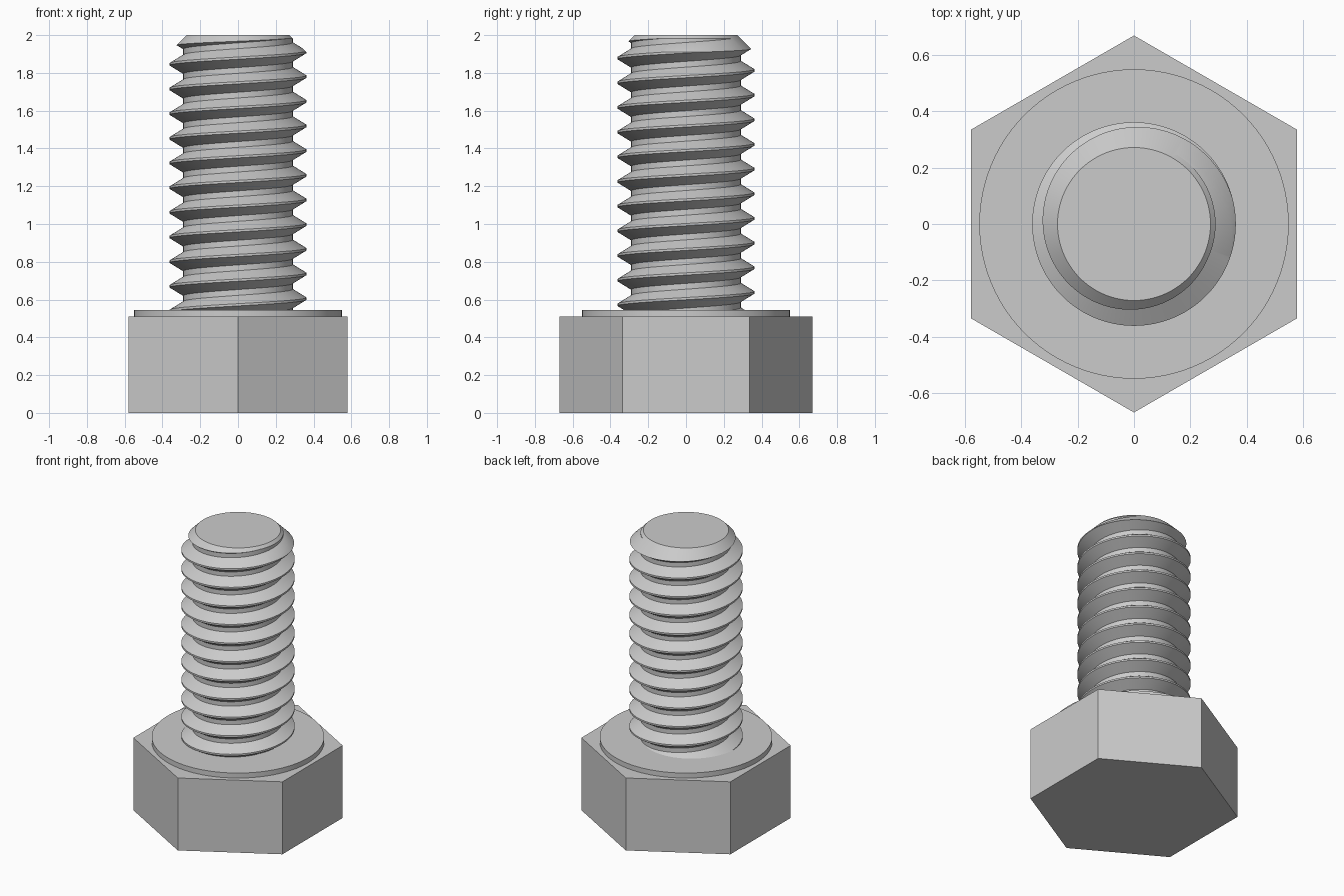
import bpy
import bmesh
from math import pi, cos, sin, radians

default = bpy.data.objects.get("Cube")
if default:
    bpy.data.objects.remove(default, do_unlink=True)

steel = bpy.data.materials.new("steel grey")
steel.use_nodes = True
grey = (0.6, 0.6, 0.6, 1)
steel.diffuse_color = grey
steel.node_tree.nodes["Principled BSDF"].inputs["Base Color"].default_value = grey


def make_object(name, bm):
    bmesh.ops.recalc_face_normals(bm, faces=bm.faces)
    mesh = bpy.data.meshes.new(name)
    bm.to_mesh(mesh)
    bm.free()
    mesh.materials.append(steel)
    obj = bpy.data.objects.new(name, mesh)
    bpy.context.collection.objects.link(obj)
    return obj


def activate(obj):
    bpy.ops.object.select_all(action='DESELECT')
    obj.select_set(True)
    bpy.context.view_layer.objects.active = obj


def smooth(obj):
    activate(obj)
    bpy.ops.object.shade_smooth_by_angle(angle=radians(30))


def turned(name, profile, sides, start=0):
    """Closed solid from stacked rings of (radius, z)."""
    bm = bmesh.new()
    rings = [[bm.verts.new((r * cos(start + 2 * pi * i / sides),
                            r * sin(start + 2 * pi * i / sides), z))
              for i in range(sides)] for r, z in profile]
    for low, high in zip(rings, rings[1:]):
        for i in range(sides):
            j = (i + 1) % sides
            bm.faces.new((low[i], low[j], high[j], high[i]))
    bm.faces.new(rings[0][::-1])
    bm.faces.new(rings[-1])
    return make_object(name, bm)


HEAD_TOP, COLLAR_TOP, TOP = 0.51, 0.545, 2.0

# Hexagonal head, points towards front and back
turned("hex_head", [(0.67, 0), (0.67, HEAD_TOP)], 6, pi / 2)

# Round bearing face under the shank
smooth(turned("washer_face", [(0.55, HEAD_TOP - 0.01), (0.55, COLLAR_TOP)], 96))

# Right-handed helical thread, run past both ends and trimmed later
PITCH, ROOT, CREST, SIDES = 0.1306, 0.29, 0.362, 96
tooth = [(ROOT, -0.05), (CREST, -0.006), (CREST, 0.006), (ROOT, 0.05)]
step = len(tooth)
bm = bmesh.new()
columns = []
for i in range(SIDES):
    a = 2 * pi * i / SIDES
    columns.append([bm.verts.new((r * cos(a), r * sin(a),
                                  0.605 + PITCH * (turn + i / SIDES) + dz))
                    for turn in range(-2, 13) for r, dz in tooth])
rows = len(columns[0])
for i in range(SIDES):
    here = columns[i]
    there = columns[i + 1] if i + 1 < SIDES else columns[0][step:]
    for k in range(len(there) - 1):
        bm.faces.new((here[k], there[k], there[k + 1], here[k + 1]))

# Close the ragged helix ends with fans
low_loop = [c[0] for c in columns] + columns[0][step:0:-1]
high_loop = [c[-1] for c in columns] + columns[-1][rows - 2:rows - 2 - step:-1]
for loop, z in ((low_loop, 0.1), (high_loop, 2.6)):
    apex = bm.verts.new((0, 0, z))
    for k in range(len(loop)):
        bm.faces.new((loop[k], loop[(k + 1) % len(loop)], apex))
shank = make_object("threaded_shank", bm)

# Trim to length with a chamfered tip
cutter = turned("shank_trim", [(0.5, COLLAR_TOP - 0.01), (0.5, TOP - 0.228),
                               (0.272, TOP)], SIDES, pi / SIDES)
cutter.hide_render = True
trim = shank.modifiers.new("trim", 'BOOLEAN')
trim.operation = 'INTERSECT'
trim.solver = 'EXACT'
trim.object = cutter
activate(shank)
bpy.ops.object.modifier_apply(modifier=trim.name)
bpy.data.objects.remove(cutter, do_unlink=True)
smooth(shank)
